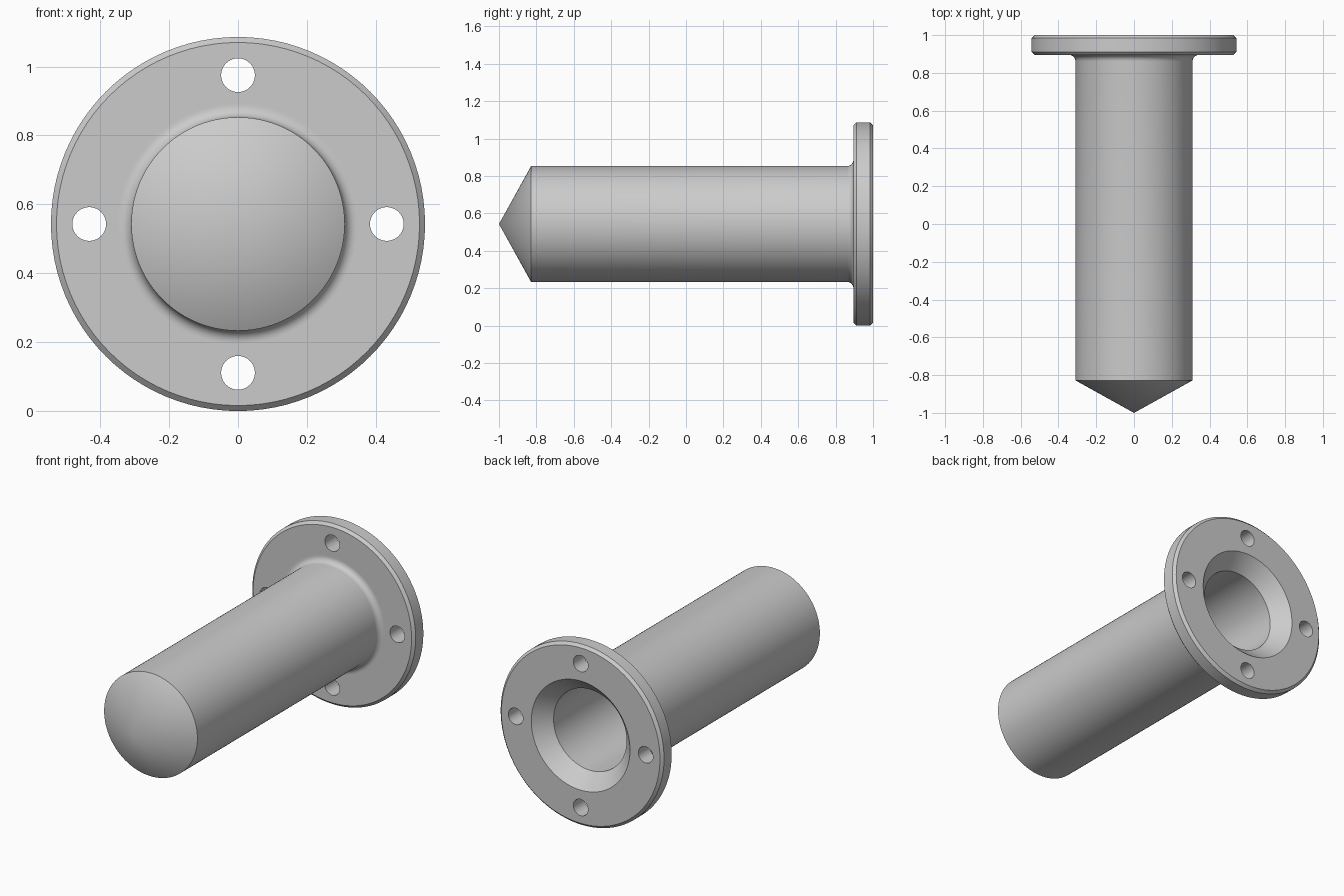
import bpy, bmesh
from math import pi, sin, cos, radians
from mathutils import Vector, Matrix

if "Cube" in bpy.data.objects:
    bpy.data.objects.remove(bpy.data.objects["Cube"])

R_FLANGE, R_TUBE, R_BORE = 0.543, 0.31, 0.243
CZ = R_FLANGE
BEVEL, FILLET, FLANGE_Y = 0.016, 0.034, 0.895
AXIS = Vector((0, 0, CZ))

# Closed half-profile as (radius, y): pointed tube, fillet, flange, countersink, blind bore
profile = [(0, -1), (R_TUBE, -0.828)]
for i in range(7):
    a = pi / 2 * i / 6
    profile.append((R_TUBE + FILLET * (1 - cos(a)), FLANGE_Y - FILLET * (1 - sin(a))))
profile += [
    (R_TUBE + FILLET + 0.006, FLANGE_Y),
    (R_FLANGE - BEVEL, FLANGE_Y), (R_FLANGE, FLANGE_Y + BEVEL),
    (R_FLANGE, 1 - BEVEL), (R_FLANGE - BEVEL, 1),
    (0.328, 1), (R_BORE, 0.91),
    (R_BORE, -0.787), (0, -0.922),
]

# Revolve the profile around the y axis
bm = bmesh.new()
verts = [bm.verts.new((r, y, CZ)) for r, y in profile]
edges = [bm.edges.new(pair) for pair in zip(verts, verts[1:])]
bmesh.ops.spin(bm, geom=verts + edges, cent=AXIS, axis=(0, 1, 0),
               angle=2 * pi, steps=96, use_merge=True)
bmesh.ops.remove_doubles(bm, verts=bm.verts, dist=1e-5)
bmesh.ops.recalc_face_normals(bm, faces=bm.faces)
mesh = bpy.data.meshes.new("flanged_tube")
bm.to_mesh(mesh)
bm.free()
tube = bpy.data.objects.new("flanged_tube", mesh)
bpy.context.collection.objects.link(tube)

# Cutter for the four bolt holes
bm = bmesh.new()
for k in range(4):
    a = k * pi / 2
    place = Matrix.Translation((0.432 * cos(a), 0.95, CZ + 0.432 * sin(a)))
    bmesh.ops.create_cone(bm, cap_ends=True, segments=40, radius1=0.049,
                          radius2=0.049, depth=0.3,
                          matrix=place @ Matrix.Rotation(pi / 2, 4, 'X'))
mesh = bpy.data.meshes.new("bolt_hole_cutter")
bm.to_mesh(mesh)
bm.free()
cutter = bpy.data.objects.new("bolt_hole_cutter", mesh)
cutter.hide_render = True
bpy.context.collection.objects.link(cutter)

# Drill the flange, then smooth the round surfaces
bpy.context.view_layer.objects.active = tube
tube.select_set(True)
holes = tube.modifiers.new("bolt_holes", 'BOOLEAN')
holes.operation = 'DIFFERENCE'
holes.solver = 'EXACT'
holes.object = cutter
bpy.ops.object.modifier_apply(modifier=holes.name)
bpy.data.objects.remove(cutter)
bpy.ops.object.shade_smooth_by_angle(angle=radians(25))
